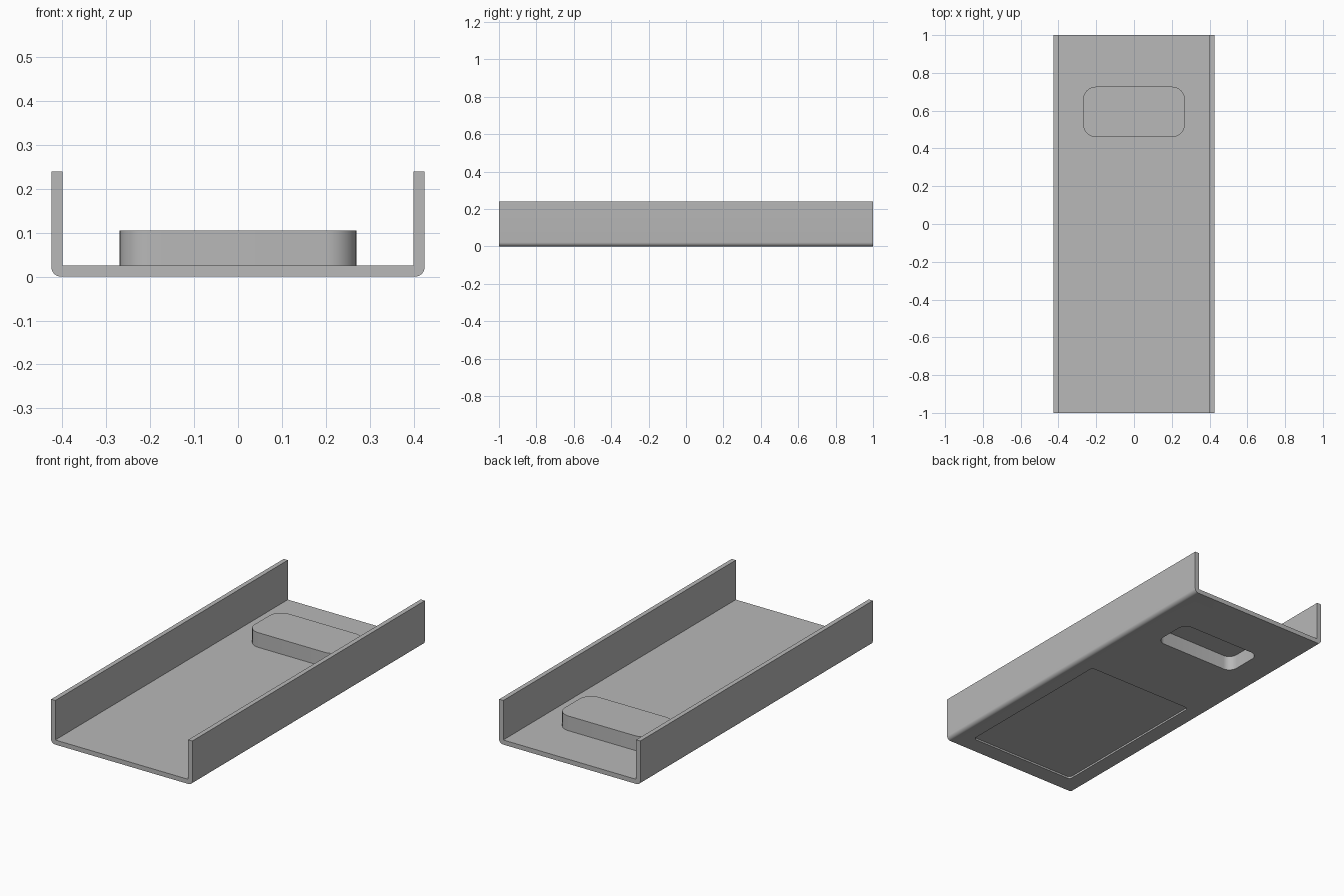
import bpy
import bmesh
import math

if "Cube" in bpy.data.objects:
    bpy.data.objects.remove(bpy.data.objects["Cube"])

gray = bpy.data.materials.new("light_gray")
gray.diffuse_color = (0.48, 0.48, 0.48, 1)
gray.use_nodes = True
gray.node_tree.nodes["Principled BSDF"].inputs["Base Color"].default_value = gray.diffuse_color


def arc(cx, cy, r, start, n=8):
    """Quarter circle of points, counter-clockwise from start degrees."""
    return [(cx + r * math.cos(math.radians(start + 90 * i / n)),
             cy + r * math.sin(math.radians(start + 90 * i / n))) for i in range(n + 1)]


def prism(name, points, vec):
    """Extrude a closed 3D outline along vec."""
    bm = bmesh.new()
    face = bm.faces.new([bm.verts.new(p) for p in points])
    ext = bmesh.ops.extrude_face_region(bm, geom=[face])
    verts = [g for g in ext["geom"] if isinstance(g, bmesh.types.BMVert)]
    bmesh.ops.translate(bm, verts=verts, vec=vec)
    bmesh.ops.recalc_face_normals(bm, faces=bm.faces)
    mesh = bpy.data.meshes.new(name)
    bm.to_mesh(mesh)
    bm.free()
    mesh.materials.append(gray)
    obj = bpy.data.objects.new(name, mesh)
    bpy.context.collection.objects.link(obj)
    return obj


def rounded_block(name, hx, y0, y1, z0, z1, r):
    """Upright block with rounded vertical corners."""
    pts = (arc(hx - r, y1 - r, r, 0) + arc(-hx + r, y1 - r, r, 90)
           + arc(-hx + r, y0 + r, r, 180) + arc(hx - r, y0 + r, r, 270))
    return prism(name, [(x, y, z0) for x, y in pts], (0, 0, z1 - z0))


def combine(target, tool, operation):
    mod = target.modifiers.new(operation.lower(), 'BOOLEAN')
    mod.operation = operation
    mod.solver = 'EXACT'
    mod.object = tool
    bpy.context.view_layer.objects.active = target
    bpy.ops.object.modifier_apply(modifier=mod.name)
    bpy.data.objects.remove(tool, do_unlink=True)


# U-shaped channel: floor and two side walls, rounded outer bottom edges
W, H, T, R = 0.425, 0.24, 0.025, 0.022
profile = [(-W, H)] + arc(-W + R, R, R, 180) + arc(W - R, R, R, 270)
profile += [(W, H), (W - T, H), (W - T, T), (-W + T, T), (-W + T, H)]
channel = prism("channel", [(x, -1, z) for x, z in profile], (0, 2, 0))

# Raised pad on the floor, hollow from below
combine(channel, rounded_block("pad", 0.27, 0.46, 0.727, 0.012, 0.105, 0.07), 'UNION')
combine(channel, rounded_block("pad_hollow", 0.248, 0.482, 0.705, -0.05, 0.08, 0.048), 'DIFFERENCE')

# Shallow rectangular recess under the floor
combine(channel, rounded_block("recess", 0.325, -0.905, 0.05, -0.05, 0.01, 0.02), 'DIFFERENCE')

bpy.ops.object.select_all(action='DESELECT')
channel.select_set(True)
bpy.context.view_layer.objects.active = channel
bpy.ops.object.shade_smooth_by_angle(angle=math.radians(30))
